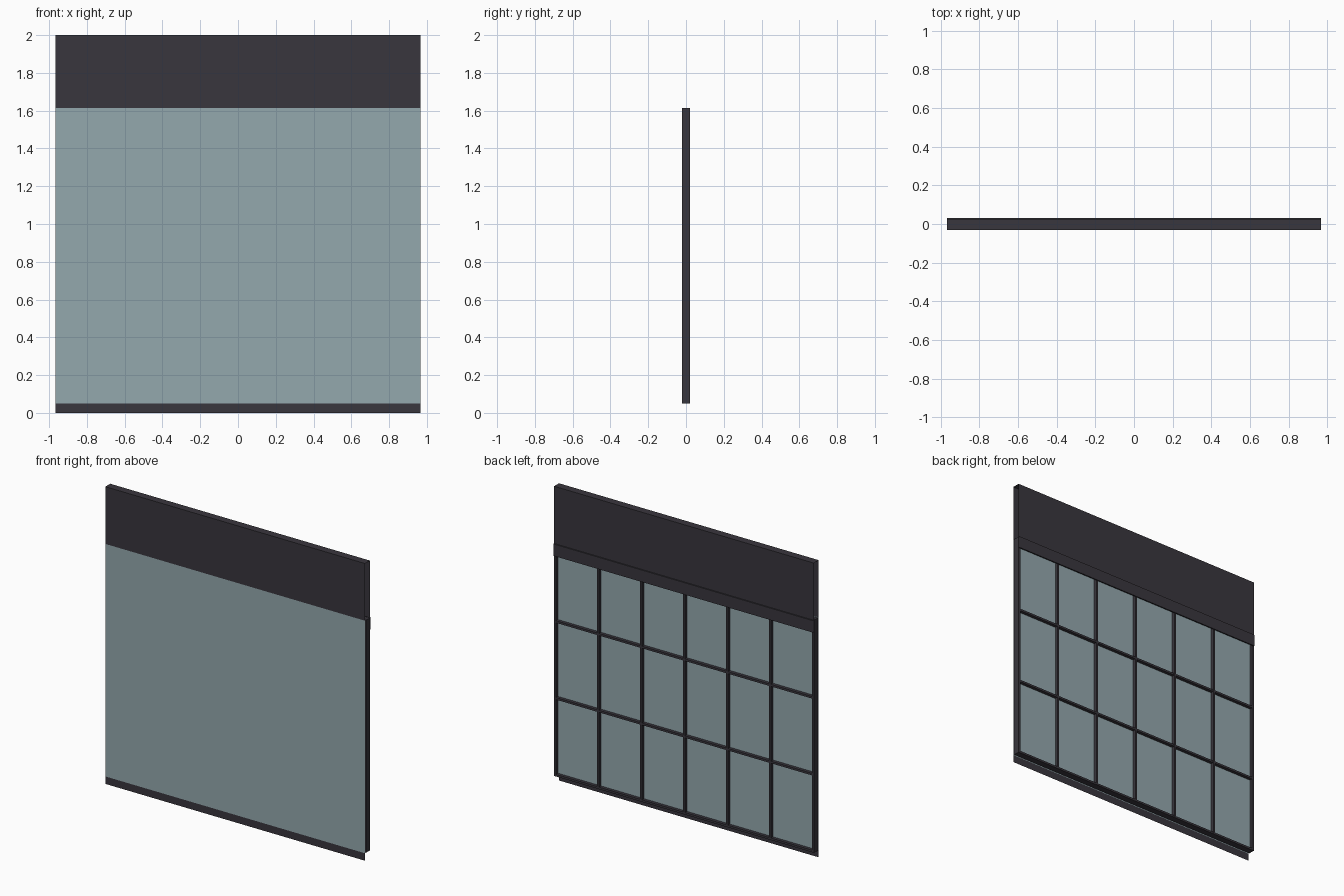
import bpy

if "Cube" in bpy.data.objects:
    bpy.data.objects.remove(bpy.data.objects["Cube"])

HALF_W = 0.967            # half width of the whole panel
FRONT, REAR = -0.03, 0.03  # outer sheet planes
FRAME_Y = 0.022           # half depth of the window frame
SILL, HEAD = 0.05, 1.615  # bottom and top of the window
BAR = 0.014               # face width of the glazing bars


def srgb(r, g, b):
    def lin(c):
        c /= 255
        return c / 12.92 if c <= 0.04045 else ((c + 0.055) / 1.055) ** 2.4
    return (lin(r), lin(g), lin(b), 1.0)


def material(name, rgb):
    m = bpy.data.materials.new(name)
    m.diffuse_color = srgb(*rgb)
    m.use_nodes = True
    m.node_tree.nodes["Principled BSDF"].inputs["Base Color"].default_value = m.diffuse_color
    return m


dark = material("dark metal", (57, 54, 61))
teal = material("blue grey glass", (148, 168, 174))


def make(name, verts, faces, mat):
    me = bpy.data.meshes.new(name)
    me.from_pydata(verts, [], faces)
    me.materials.append(mat)
    ob = bpy.data.objects.new(name, me)
    bpy.context.collection.objects.link(ob)
    return ob


def sheet(name, profile, mat):
    """Open folded sheet: a (y, z) profile swept across the full width."""
    verts = [(x, y, z) for y, z in profile for x in (-HALF_W, HALF_W)]
    faces = [(2 * i, 2 * i + 1, 2 * i + 3, 2 * i + 2)
             for i in range(len(profile) - 1)]
    return make(name, verts, faces, mat)


def box(name, x0, x1, y0, y1, z0, z1, mat):
    verts = [(x, y, z) for x in (x0, x1) for y in (y0, y1) for z in (z0, z1)]
    faces = [(0, 1, 3, 2), (4, 6, 7, 5), (0, 4, 5, 1),
             (2, 3, 7, 6), (0, 2, 6, 4), (1, 5, 7, 3)]
    return make(name, verts, faces, mat)


# Folded header sheet above the window, open at both ends
sheet("header", [(FRONT, HEAD), (FRONT, 2.0), (FRAME_Y, 2.0), (FRAME_Y, HEAD)], dark)

# Rail along the back of the window head
sheet("back_rail", [(FRAME_Y, HEAD), (REAR, HEAD), (REAR, 1.535), (FRAME_Y, 1.535)], dark)

# Strip below the window
sheet("base_strip", [(FRONT, 0.0), (FRONT, SILL)], dark)

# Outer glass skin and the inner pane held by the bars
sheet("outer_glass", [(FRONT, SILL), (FRONT, HEAD)], teal)
sheet("inner_glass", [(0.0, HEAD), (0.0, SILL)], teal).scale.x = 0.995

# Vertical glazing bars, six equal columns
for i in range(7):
    x = -HALF_W + BAR / 2 + i * (2 * HALF_W - BAR) / 6
    box("vertical_bar", x - BAR / 2, x + BAR / 2, -FRAME_Y, FRAME_Y, SILL, HEAD, dark)

# Horizontal glazing bars, three equal rows
for i in range(4):
    z = SILL + BAR / 2 + i * (HEAD - SILL - BAR) / 3
    box("horizontal_bar", -HALF_W + BAR, HALF_W - BAR, -FRAME_Y, FRAME_Y - 0.001,
        z - BAR / 2, z + BAR / 2, dark)
